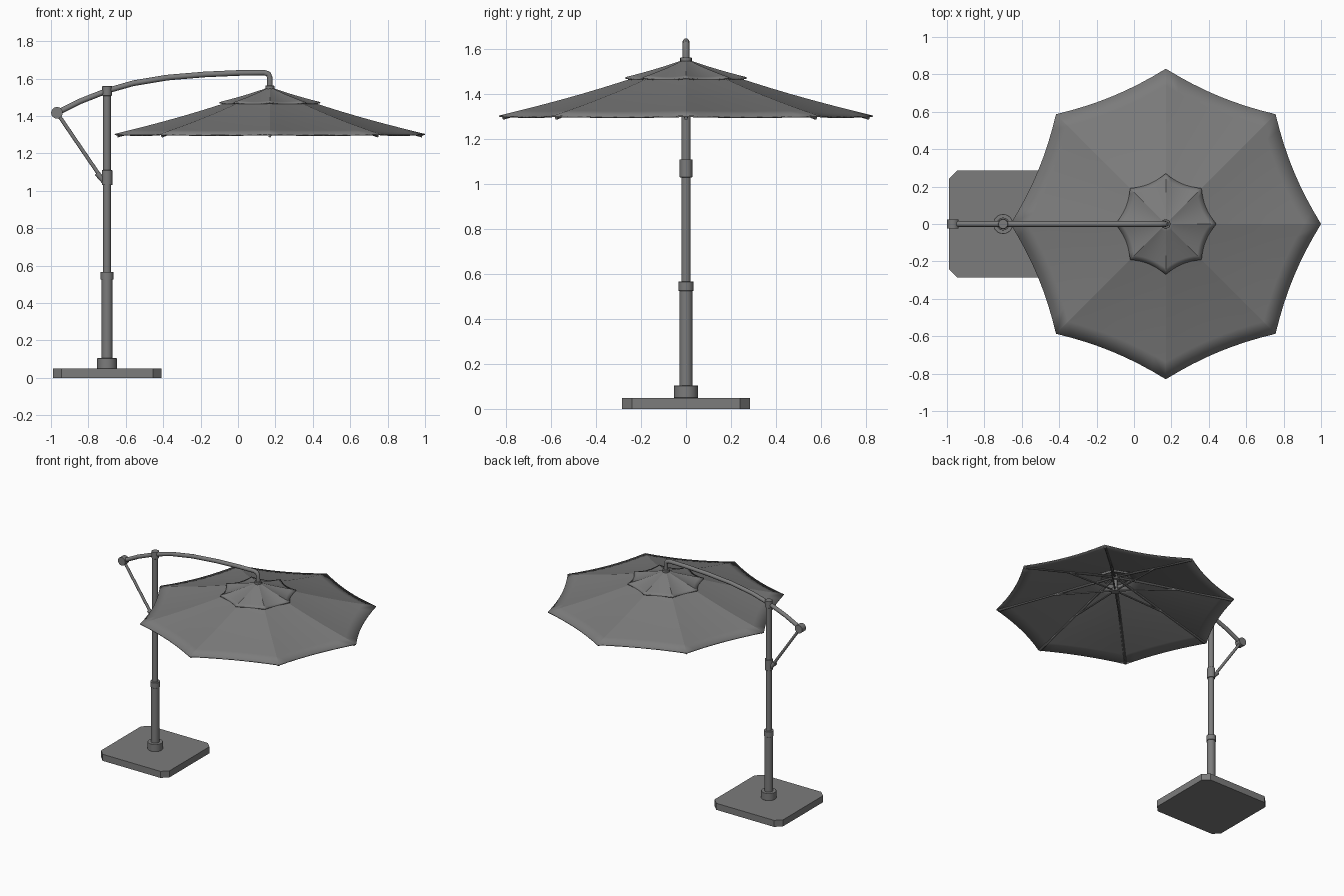
import bpy, bmesh, math
from mathutils import Vector

cube = bpy.data.objects.get("Cube")
if cube:
    bpy.data.objects.remove(cube)

grey = bpy.data.materials.new("grey")
grey.use_nodes = True
COLOUR = (0.2, 0.2, 0.2, 1)
grey.diffuse_color = COLOUR
grey.node_tree.nodes["Principled BSDF"].inputs["Base Color"].default_value = COLOUR

POLE = -0.70      # x of the mast
HUB = 0.17        # x of the canopy centre
SIDES = 8


def finish(obj, name, angle=35):
    obj.name = name
    obj.data.name = name
    obj.data.materials.clear()
    obj.data.materials.append(grey)
    bpy.ops.object.select_all(action="DESELECT")
    obj.select_set(True)
    bpy.context.view_layer.objects.active = obj
    bpy.ops.object.shade_smooth_by_angle(angle=math.radians(angle))
    return obj


def from_bmesh(bm, name, angle=35):
    mesh = bpy.data.meshes.new(name)
    bm.to_mesh(mesh)
    bm.free()
    obj = bpy.data.objects.new(name, mesh)
    bpy.context.collection.objects.link(obj)
    return finish(obj, name, angle)


def rod(name, start, end, radius, sides=24):
    a, b = Vector(start), Vector(end)
    bpy.ops.mesh.primitive_cylinder_add(vertices=sides, radius=radius,
                                        depth=(b - a).length, location=(a + b) / 2)
    obj = bpy.context.object
    obj.rotation_euler = (b - a).to_track_quat("Z", "Y").to_euler()
    return finish(obj, name)


def upright(name, x, z0, z1, radius):
    obj = rod(name, (x, 0, z0), (x, 0, z1), radius)
    bevel = obj.modifiers.new("soft_rim", "BEVEL")
    bevel.width = 0.002
    bevel.segments = 2
    return obj


def canopy(name, r_in, z_in, r_out, z_out, pinch, dip, rows=8, cols=8):
    """Eight fabric panels with raised ridges and hems curving inward."""
    bm = bmesh.new()
    grid = []
    for j in range(rows + 1):
        f = j / rows
        r = r_in + (r_out - r_in) * f
        ring = []
        for i in range(SIDES * cols):
            side, t = divmod(i / cols, 1)
            a, b = (math.tau * (side + k) / SIDES for k in (0, 1))
            arch = 4 * t * (1 - t)
            scale = r * (1 - pinch * arch * f)
            x = scale * (math.cos(a) * (1 - t) + math.cos(b) * t)
            y = scale * (math.sin(a) * (1 - t) + math.sin(b) * t)
            z = z_in + (z_out - z_in) * f - dip * arch * f - 0.012 * math.sin(math.pi * f) * r_out
            ring.append(bm.verts.new((HUB + x, y, z)))
        grid.append(ring)
    n = SIDES * cols
    for lower, upper in zip(grid[1:], grid):
        for i in range(n):
            k = (i + 1) % n
            bm.faces.new((upper[i], lower[i], lower[k], upper[k]))
    obj = from_bmesh(bm, name, 9)
    solid = obj.modifiers.new("cloth", "SOLIDIFY")
    solid.thickness = 0.007
    solid.offset = -1
    return obj


# Base slab with clipped corners
bm = bmesh.new()
bmesh.ops.create_cube(bm, size=1)
for v in bm.verts:
    v.co = (POLE + v.co.x * 0.58, v.co.y * 0.57, 0.025 + v.co.z * 0.05)
corners = [e for e in bm.edges if abs(e.verts[0].co.z - e.verts[1].co.z) > 0.01]
bmesh.ops.bevel(bm, geom=corners, offset=0.045, segments=1, affect="EDGES")
from_bmesh(bm, "base_slab", 20)

# Mast with its collars
upright("base_collar", POLE, 0.05, 0.105, 0.053)
upright("lower_mast", POLE, 0.05, 0.54, 0.029)
upright("mast_sleeve", POLE, 0.525, 0.567, 0.034)
upright("upper_mast", POLE, 0.54, 1.55, 0.021)
upright("strut_collar", POLE, 1.03, 1.11, 0.028)
upright("mast_cap", POLE, 1.508, 1.56, 0.026)

# Curved arm, bending down into the canopy
path = [(-0.97, 1.415), (-0.84, 1.48), (-0.70, 1.535), (-0.56, 1.575), (-0.38, 1.605),
        (-0.18, 1.622), (0.0, 1.63), (0.14, 1.632), (0.163, 1.624), (0.17, 1.603), (0.17, 1.54)]
curve = bpy.data.curves.new("arm", "CURVE")
curve.dimensions = "3D"
curve.bevel_depth = 0.015
curve.bevel_resolution = 4
curve.use_fill_caps = True
spline = curve.splines.new("POLY")
spline.points.add(len(path) - 1)
for p, (x, z) in zip(spline.points, path):
    p.co = (x, 0, z, 1)
arm = bpy.data.objects.new("arm", curve)
bpy.context.collection.objects.link(arm)
bpy.ops.object.select_all(action="DESELECT")
arm.select_set(True)
bpy.context.view_layer.objects.active = arm
bpy.ops.object.convert(target="MESH")
finish(bpy.context.object, "arm", 40)

# Rear joint and brace
rod("arm_joint", (-0.968, -0.023, 1.417), (-0.968, 0.023, 1.417), 0.031)
rod("brace", (-0.968, 0, 1.417), (-0.735, 0, 1.075), 0.010, 16)
rod("brace_bracket", (-0.755, 0, 1.095), (-0.715, 0, 1.05), 0.015, 16)

# Canopy, vent cap and crown
canopy("canopy", 0.10, 1.515, 0.83, 1.304, 0.035, 0.004)
canopy("vent_cap", 0.008, 1.552, 0.27, 1.474, 0.07, 0.008)
upright("crown", HUB, 1.54, 1.562, 0.024)

# Ribs, stretchers and hub beneath the cloth
upright("hub_post", HUB, 1.40, 1.545, 0.014)
upright("upper_hub", HUB, 1.495, 1.52, 0.03)
upright("lower_hub", HUB, 1.40, 1.425, 0.03)
for i in range(SIDES):
    a = math.tau * i / SIDES

    def spoke(r, z):
        return (HUB + r * math.cos(a), r * math.sin(a), z)

    rod(f"rib_{i + 1}", spoke(0.02, 1.515), spoke(0.815, 1.293), 0.008, 8)
    rod(f"stretcher_{i + 1}", spoke(0.02, 1.412), spoke(0.42, 1.40), 0.006, 8)
